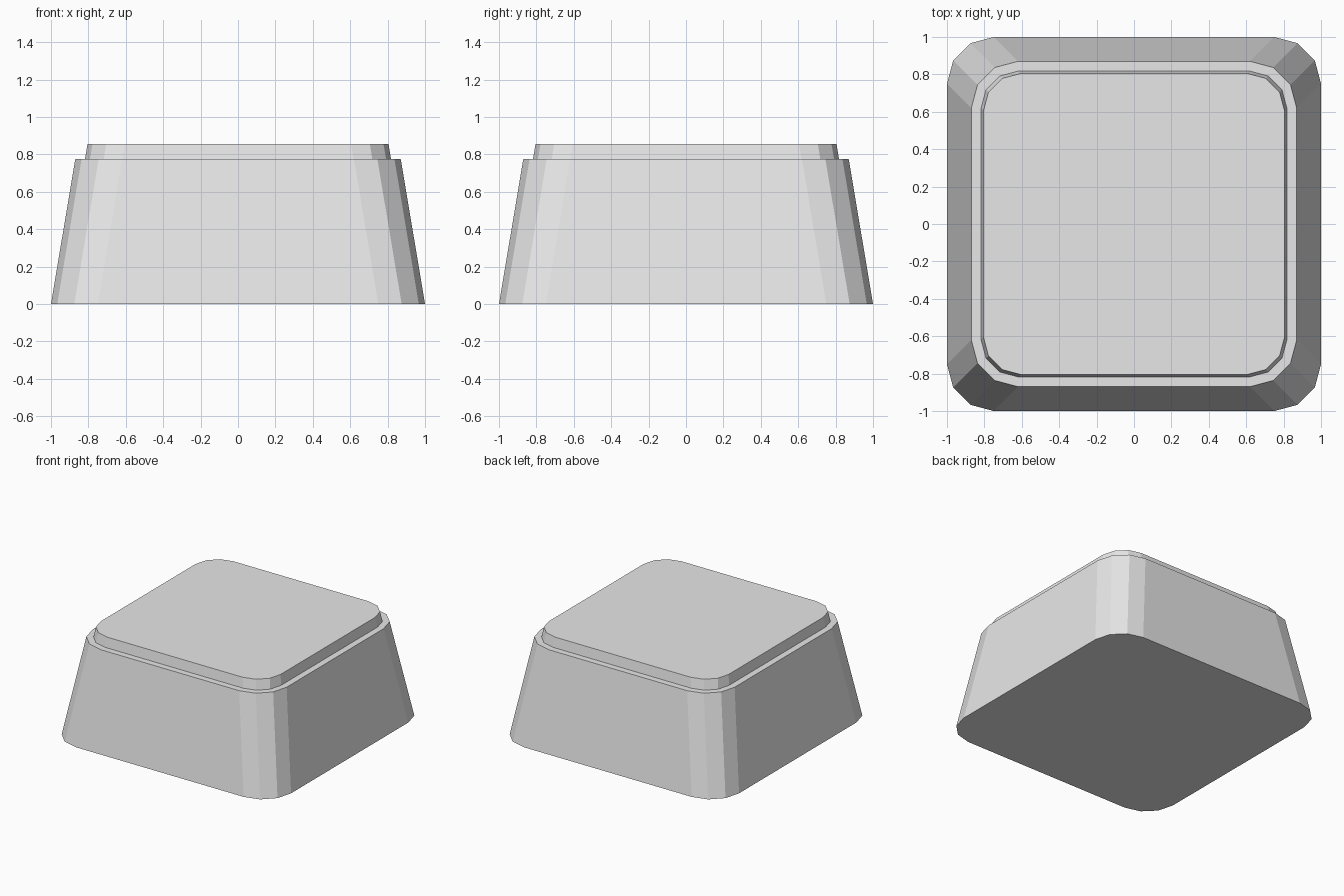
import bpy, bmesh, math

cube = bpy.data.objects.get("Cube")
if cube:
    bpy.data.objects.remove(cube, do_unlink=True)

grey = bpy.data.materials.new("light_grey")
grey.use_nodes = True
colour = (0.8, 0.8, 0.8, 1)
grey.diffuse_color = colour
grey.node_tree.nodes["Principled BSDF"].inputs["Base Color"].default_value = colour


def rounded_square(half, radius, segments=3):
    """Outline of a square with faceted round corners, counter-clockwise."""
    points = []
    for corner in range(4):
        start = corner * math.pi / 2
        middle = start + math.pi / 4
        cx = math.copysign(half - radius, math.cos(middle))
        cy = math.copysign(half - radius, math.sin(middle))
        for i in range(segments + 1):
            a = start + i * math.pi / 2 / segments
            points.append((cx + radius * math.cos(a), cy + radius * math.sin(a)))
    return points


# Tapered body, flat ledge and raised lid: (half width, corner radius, height)
rings = [(1.0, 0.25, 0.0), (0.87, 0.25, 0.775),
         (0.818, 0.2, 0.775), (0.805, 0.2, 0.855)]

bm = bmesh.new()
loops = [[bm.verts.new((x, y, z)) for x, y in rounded_square(half, radius)]
         for half, radius, z in rings]
for low, high in zip(loops, loops[1:]):
    for i in range(len(low)):
        j = (i + 1) % len(low)
        bm.faces.new((low[i], low[j], high[j], high[i]))
bm.faces.new(loops[0][::-1])
bm.faces.new(loops[-1])

mesh = bpy.data.meshes.new("tapered_block")
bm.to_mesh(mesh)
bm.free()
mesh.materials.append(grey)
block = bpy.data.objects.new("tapered_block", mesh)
bpy.context.collection.objects.link(block)
